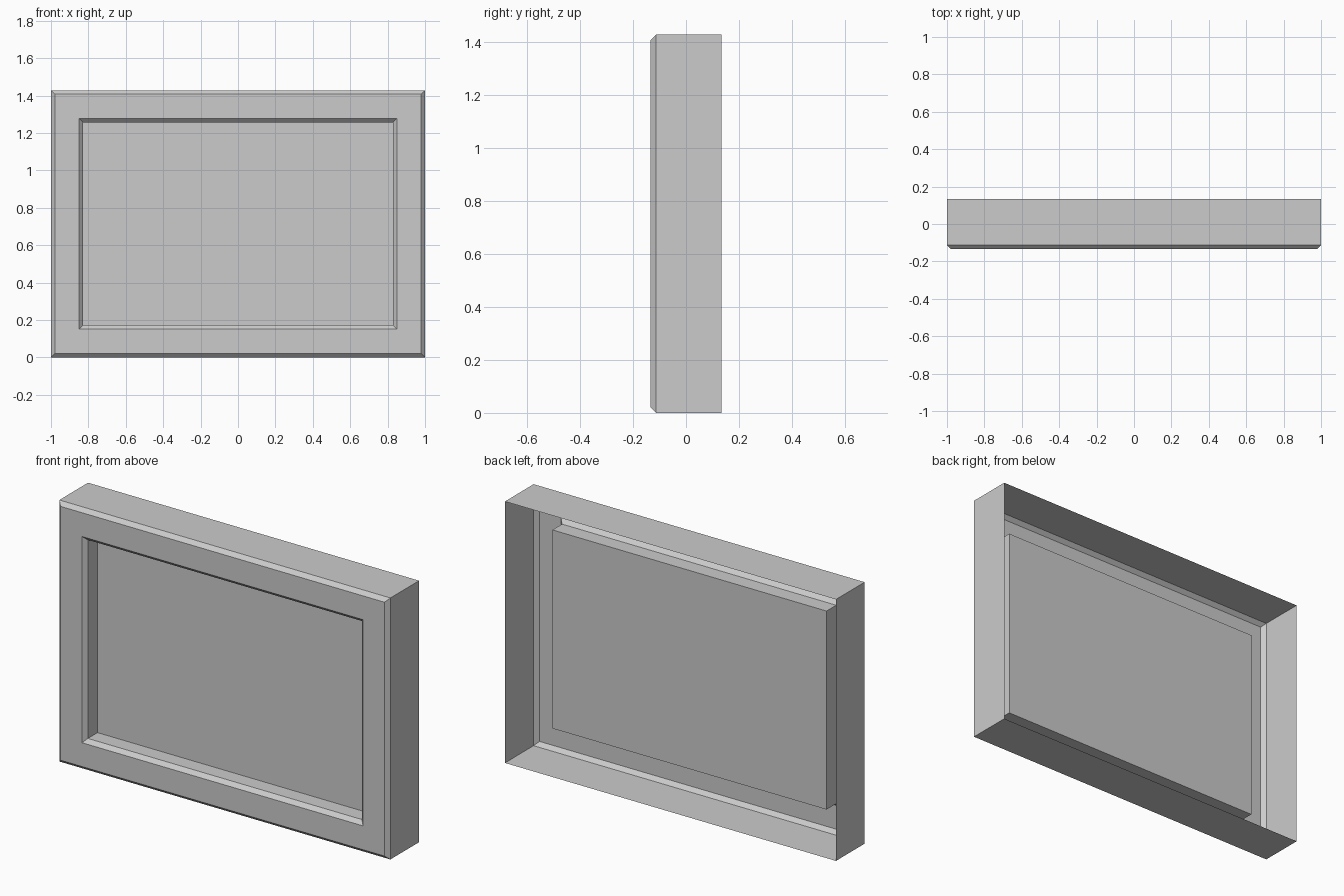
import bpy
import bmesh

cube = bpy.data.objects.get("Cube")
if cube:
    bpy.data.objects.remove(cube, do_unlink=True)

WIDTH, HEIGHT, HALF_DEPTH = 2.0, 1.428, 0.134
BEVEL = 0.021     # chamfer on both rims
BORDER = 0.151    # outer edge to the recess rim
PANEL_Y = -0.03   # depth of the recessed panel

# One plain grey for the whole shell
grey = bpy.data.materials.new("plain grey")
grey.use_nodes = True
colour = (0.6, 0.6, 0.6, 1.0)
grey.diffuse_color = colour
grey.node_tree.nodes["Principled BSDF"].inputs["Base Color"].default_value = colour


def ring(bm, inset, y):
    """Rectangle inset from the outer edge, counter-clockwise from the front."""
    x = WIDTH / 2 - inset
    low, high = inset, HEIGHT - inset
    return [bm.verts.new((px, y, pz))
            for px, pz in ((-x, low), (x, low), (x, high), (-x, high))]


# Open-backed shell: outer wall, chamfer, flat border, chamfer, recess wall
profile = [
    (0, HALF_DEPTH),
    (0, BEVEL - HALF_DEPTH),
    (BEVEL, -HALF_DEPTH),
    (BORDER, -HALF_DEPTH),
    (BORDER + BEVEL, BEVEL - HALF_DEPTH),
    (BORDER + BEVEL, PANEL_Y),
]
bm = bmesh.new()
rings = [ring(bm, inset, y) for inset, y in profile]
for outer, inner in zip(rings, rings[1:]):
    for i in range(4):
        j = (i + 1) % 4
        bm.faces.new((outer[i], outer[j], inner[j], inner[i]))

# Recessed panel closing the front
bm.faces.new(rings[-1])

mesh = bpy.data.meshes.new("framed_panel")
bm.to_mesh(mesh)
bm.free()
mesh.materials.append(grey)
panel = bpy.data.objects.new("framed_panel", mesh)
bpy.context.collection.objects.link(panel)
